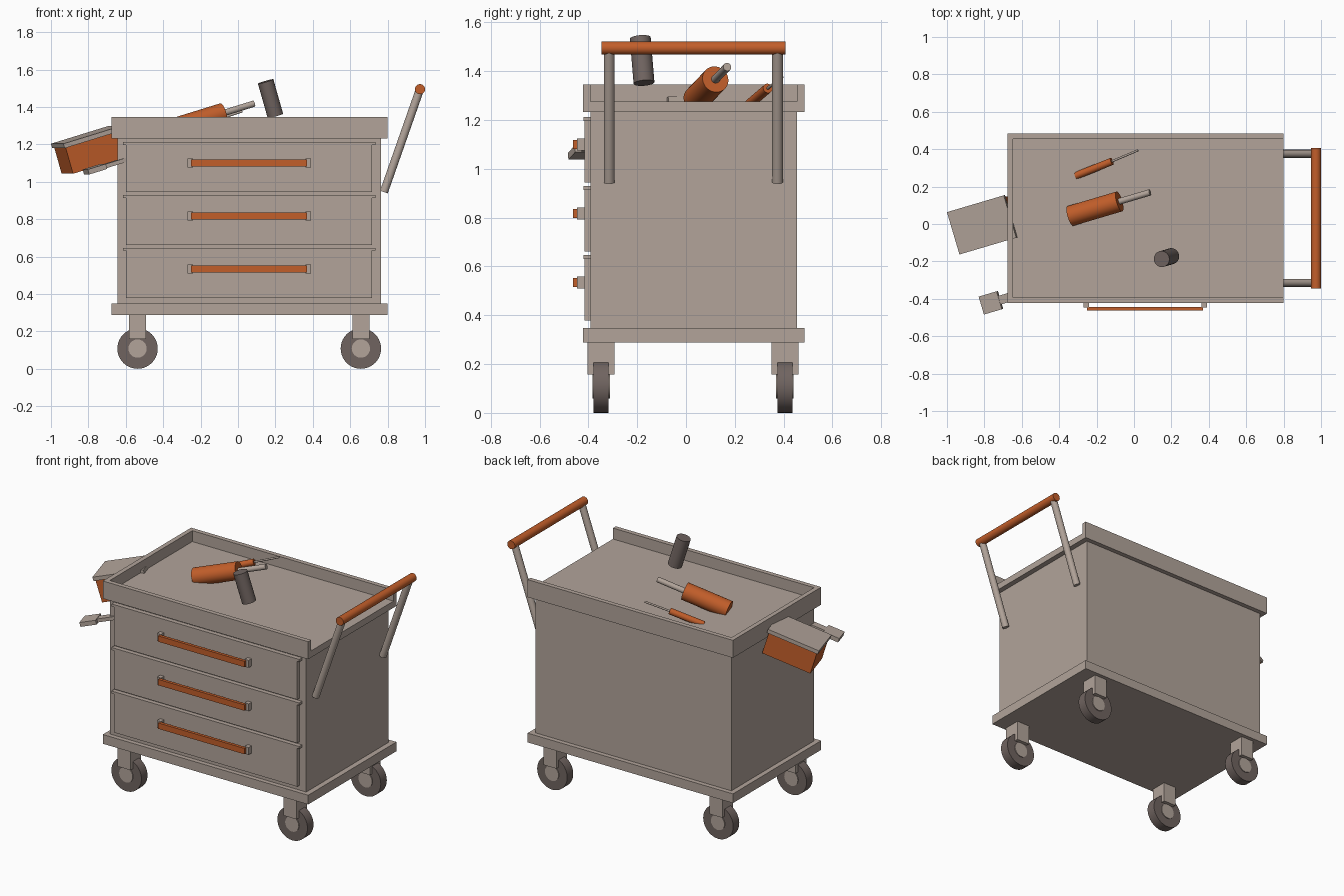
import bpy, bmesh, math
from mathutils import Matrix, Vector

if "Cube" in bpy.data.objects:
    bpy.data.objects.remove(bpy.data.objects["Cube"])


def material(name, rgb):
    m = bpy.data.materials.new(name)
    lin = [((c / 255 + 0.055) / 1.055) ** 2.4 for c in rgb]
    m.diffuse_color = (*lin, 1)
    m.use_nodes = True
    m.node_tree.nodes["Principled BSDF"].inputs["Base Color"].default_value = m.diffuse_color
    return m


TAUPE = material("taupe_metal", (178, 164, 154))
ORANGE = material("orange", (194, 94, 42))
DARK = material("dark_rubber", (112, 100, 96))


def finish(name, bm, mat, smooth=False):
    me = bpy.data.meshes.new(name)
    bm.normal_update()
    bm.to_mesh(me)
    bm.free()
    me.materials.append(mat)
    ob = bpy.data.objects.new(name, me)
    bpy.context.collection.objects.link(ob)
    if smooth:
        bpy.context.view_layer.objects.active = ob
        ob.select_set(True)
        bpy.ops.object.shade_smooth_by_angle(angle=math.radians(35))
        ob.select_set(False)
    return ob


def box(name, lo, hi, mat):
    """Axis-aligned box between two corners."""
    lo, hi = Vector(lo), Vector(hi)
    bm = bmesh.new()
    bmesh.ops.create_cube(bm, size=1, matrix=Matrix.Translation((lo + hi) / 2)
                          @ Matrix.Diagonal((*(hi - lo), 1)))
    return finish(name, bm, mat)


def rod(name, a, b, r, mat, sides=32):
    """Cylinder from point a to point b."""
    a, b = Vector(a), Vector(b)
    rot = (b - a).to_track_quat('Z', 'Y').to_matrix().to_4x4()
    bm = bmesh.new()
    bmesh.ops.create_cone(bm, cap_ends=True, segments=sides, radius1=r, radius2=r,
                          depth=(b - a).length, matrix=Matrix.Translation((a + b) / 2) @ rot)
    return finish(name, bm, mat, True)


# Shared tilt of the loose tools
TILT = Matrix.Rotation(math.radians(16.5), 4, 'Z') @ Matrix.Rotation(math.radians(-16.5), 4, 'Y')


def tilted_box(name, center, size, mat):
    bm = bmesh.new()
    bmesh.ops.create_cube(bm, size=1, matrix=Matrix.Translation(center) @ TILT
                          @ Matrix.Diagonal((*size, 1)))
    return finish(name, bm, mat)


def along(start, dist, axis=(1, 0, 0)):
    """Point at a distance along a tilted axis."""
    return Vector(start) + TILT.to_3x3() @ Vector(axis) * dist


X0, X1, Y0, Y1 = -0.677, 0.80, -0.422, 0.485

# Cabinet, base plate
box("cabinet_body", (-0.645, -0.392, 0.34), (0.765, 0.455, 1.235), TAUPE)
box("base_plate", (X0, Y0, 0.288), (X1, Y1, 0.348), TAUPE)

# Tray, open at the right end
T = 0.03
box("tray_floor", (X0, Y0, 1.232), (X1, Y1, 1.275), TAUPE)
box("tray_front_wall", (X0, Y0, 1.232), (X1, Y0 + T, 1.346), TAUPE)
box("tray_back_wall", (X0, Y1 - T, 1.232), (X1, Y1, 1.346), TAUPE)
box("tray_left_wall", (X0, Y0, 1.232), (X0 + T, Y1, 1.346), TAUPE)

# Drawers with lip, handle bar and brackets
for i in range(3):
    z = 1.10 - 0.283 * i
    n = f"drawer_{i + 1}"
    box(n + "_front", (-0.60, -0.416, z - 0.155), (0.717, -0.38, z + 0.10), TAUPE)
    box(n + "_lip", (-0.615, -0.421, z + 0.097), (0.735, -0.38, z + 0.113), TAUPE)
    box(n + "_handle", (-0.25, -0.463, z - 0.019), (0.37, -0.443, z + 0.019), ORANGE)
    for side, x in (("left", -0.255), ("right", 0.375)):
        box(f"{n}_{side}_bracket", (x - 0.014, -0.447, z - 0.024),
            (x + 0.014, -0.41, z + 0.024), TAUPE)

# Casters
for sx, x in (("left", -0.537), ("right", 0.657)):
    for sy, y in (("front", -0.348), ("back", 0.405)):
        n = f"{sy}_{sx}"
        box(n + "_caster_fork", (x - 0.046, y - 0.055, 0.158), (x + 0.046, y + 0.055, 0.30), TAUPE)
        rod(n + "_wheel", (x, y - 0.031, 0.108), (x, y + 0.031, 0.108), 0.108, DARK, 40)
        rod(n + "_wheel_hub", (x, y - 0.036, 0.108), (x, y + 0.036, 0.108), 0.049, TAUPE, 24)

# Push handle
for side, y in (("front", -0.315), ("back", 0.375)):
    rod(side + "_handle_post", (0.78, y, 0.945), (0.973, y, 1.495), 0.022, TAUPE)
rod("push_handle_grip", (0.973, -0.346, 1.495), (0.973, 0.407, 1.495), 0.027, ORANGE)

# Upright dark cylinder
can = Vector((0.20, -0.172, 1.352))
rod("dark_cylinder", can, along(can, 0.192, (0, 0, 1)), 0.043, DARK)

# Large driver
start = Vector((-0.34, 0.043, 1.286))
end = along(start, 0.285)
rod("large_driver_grip", start, end, 0.055, ORANGE)
rod("large_driver_shaft", end, along(end, 0.178), 0.017, TAUPE, 24)

# Small driver, partly sunk in the tray
start = Vector((-0.31, 0.258, 1.264))
end = Vector((-0.118, 0.335, 1.33))
rod("small_driver_grip", start, end, 0.02, ORANGE)
rod("small_driver_shaft", end, (0.021, 0.394, 1.376), 0.006, TAUPE, 16)

# Side bin with lid on the left
lid_top = Vector((-0.815, -0.005, 1.25))
tilted_box("side_bin_lid", along(lid_top, -0.0125, (0, 0, 1)), (0.33, 0.236, 0.025), TAUPE)
tilted_box("side_bin", along(lid_top, -0.097, (0, 0, 1)), (0.312, 0.216, 0.146), ORANGE)

# Wrench on the left
head = Vector((-0.765, -0.421, 1.067))
tilted_box("wrench_head", head, (0.104, 0.10, 0.028), TAUPE)
tilted_box("wrench_shaft", along(head, 0.15), (0.26, 0.048, 0.022), TAUPE)
